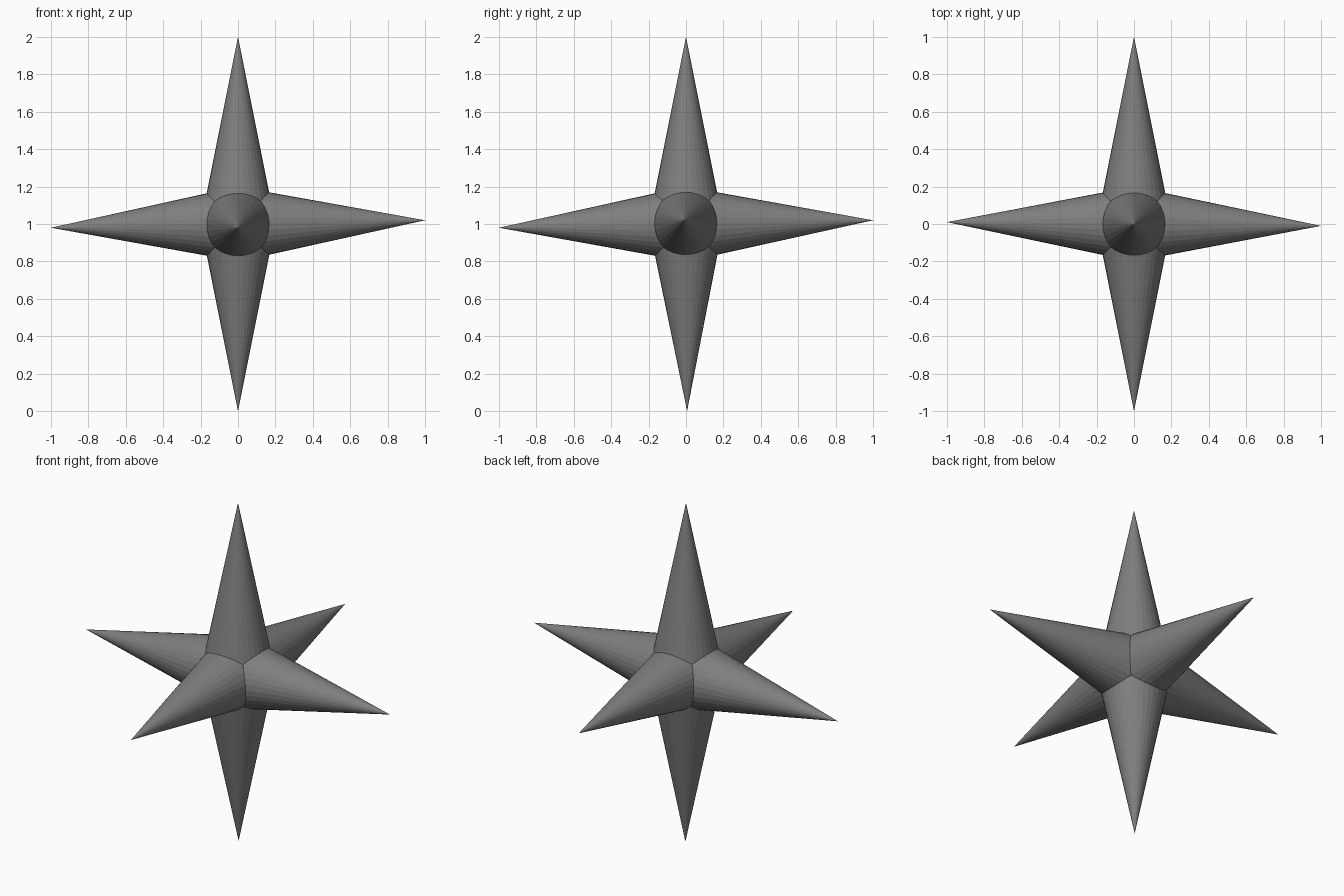
import bpy
import bmesh
from mathutils import Vector

old = bpy.data.objects.get("Cube")
if old:
    bpy.data.objects.remove(old, do_unlink=True)

SIDES = 32
BASE_RADIUS = 0.2
CENTRE = Vector((0, 0, 1))

# Single grey finish
grey = bpy.data.materials.new("dark_grey")
grey.use_nodes = True
colour = (0.21, 0.21, 0.21, 1)
grey.diffuse_color = colour
grey.node_tree.nodes["Principled BSDF"].inputs["Base Color"].default_value = colour


def add_spike(name, tip):
    """Cone whose base sits at the centre and whose point reaches the tip."""
    tip = Vector(tip)
    bm = bmesh.new()
    bmesh.ops.create_cone(bm, cap_ends=True, segments=SIDES,
                          radius1=BASE_RADIUS, radius2=0, depth=tip.length)
    bmesh.ops.remove_doubles(bm, verts=bm.verts, dist=0.0001)
    bmesh.ops.translate(bm, verts=bm.verts, vec=(0, 0, tip.length / 2))
    mesh = bpy.data.meshes.new(name)
    bm.to_mesh(mesh)
    bm.free()
    mesh.materials.append(grey)
    spike = bpy.data.objects.new(name, mesh)
    spike.location = CENTRE
    spike.rotation_euler = Vector((0, 0, 1)).rotation_difference(tip).to_euler()
    bpy.context.collection.objects.link(spike)


# Six spikes, the horizontal ones slightly tilted
add_spike("top_spike", (0, 0, 1))
add_spike("bottom_spike", (0, 0.006, -1))
add_spike("left_spike", (1, -0.01, 0.02))
add_spike("right_spike", (-1, 0.01, -0.02))
add_spike("front_spike", (0, -1, -0.02))
add_spike("back_spike", (0, 1, 0.02))
